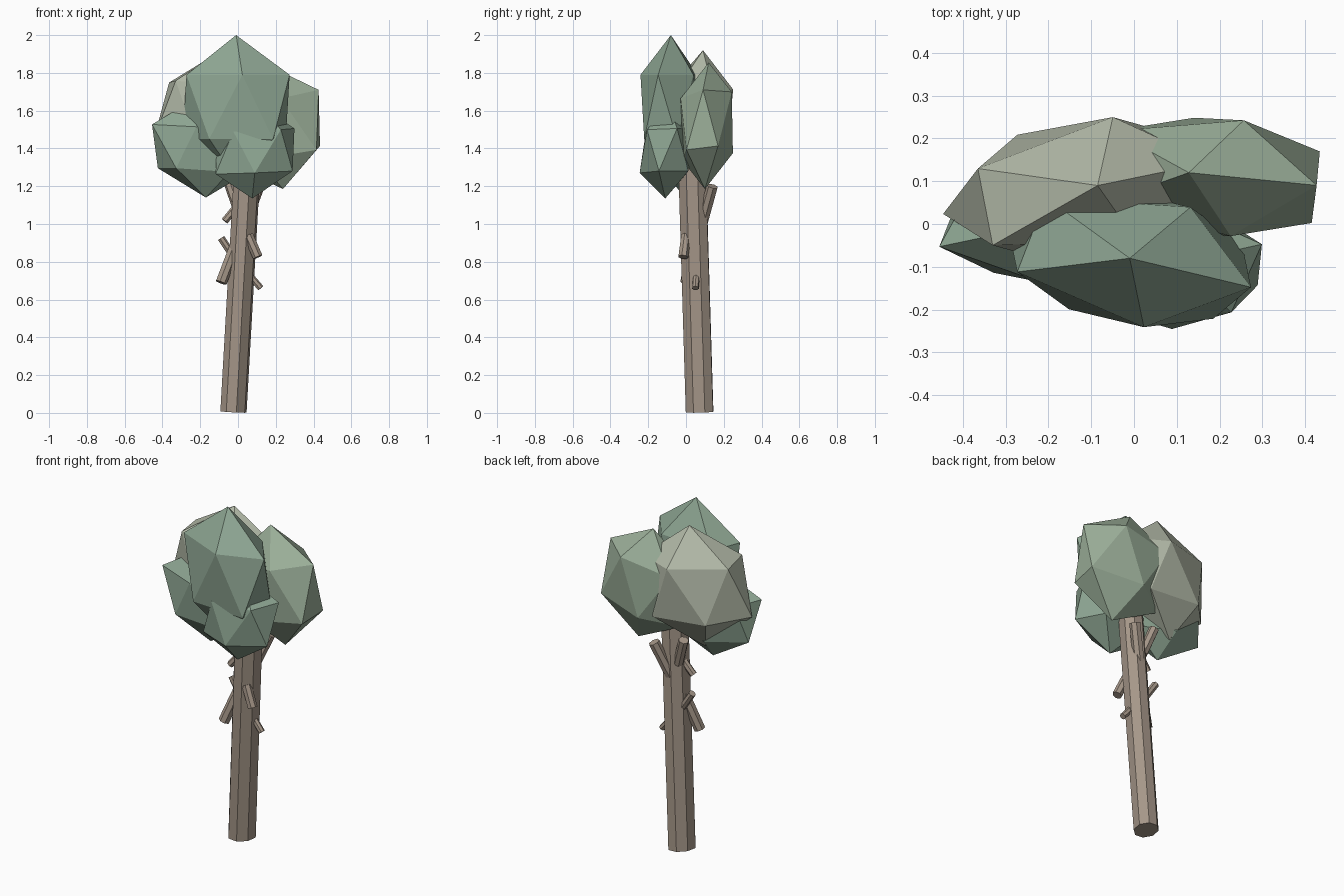
import bpy, bmesh
from mathutils import Matrix, Vector

if "Cube" in bpy.data.objects:
    bpy.data.objects.remove(bpy.data.objects["Cube"])


def material(name, rgb):
    m = bpy.data.materials.new(name)
    m.diffuse_color = (*rgb, 1)
    m.use_nodes = True
    m.node_tree.nodes["Principled BSDF"].inputs["Base Color"].default_value = m.diffuse_color
    return m


BARK = material("bark", (0.38, 0.31, 0.25))
GREEN = material("leaf_green", (0.27, 0.38, 0.29))
LIGHT = material("leaf_light_green", (0.33, 0.43, 0.32))
PALE = material("leaf_pale", (0.46, 0.50, 0.40))


def finish(name, bm, mat):
    bmesh.ops.recalc_face_normals(bm, faces=bm.faces)
    me = bpy.data.meshes.new(name)
    bm.to_mesh(me)
    bm.free()
    me.materials.append(mat)
    ob = bpy.data.objects.new(name, me)
    bpy.context.collection.objects.link(ob)
    return ob


def limb(name, start, end, radius, sides, squash=1.0, taper=1.0):
    """Flat-sided cylinder between two points."""
    a, b = Vector(start), Vector(end)
    d = b - a
    mat = (Matrix.Translation((a + b) / 2)
           @ d.to_track_quat('Z', 'Y').to_matrix().to_4x4()
           @ Matrix.Diagonal((1, squash, 1, 1)))
    bm = bmesh.new()
    bmesh.ops.create_cone(bm, cap_ends=True, segments=sides, radius1=radius,
                          radius2=radius * taper, depth=d.length, matrix=mat)
    return finish(name, bm, BARK)


def leaf_clump(name, centre, u, v, w, mat):
    """Icosahedron stretched along three half-axes."""
    m = Matrix((u, v, w)).transposed().to_4x4()
    m.translation = centre
    bm = bmesh.new()
    bmesh.ops.create_icosphere(bm, subdivisions=1, radius=1.0)
    bm.transform(m)
    return finish(name, bm, mat)


# Leaning trunk
limb("trunk", (-0.024, 0.072, 0.005), (0.058, 0.028, 1.45), 0.081, 8, squash=0.84)

# Cut branch stubs: inner point, outer point, radius
stubs = [
    ((-0.01, 0.04, 0.90), (-0.09, 0.00, 0.69), 0.031),
    ((-0.02, 0.065, 0.82), (-0.09, 0.07, 0.925), 0.020),
    ((0.055, 0.00, 0.94), (0.105, -0.015, 0.825), 0.027),
    ((0.06, 0.055, 0.73), (0.12, 0.05, 0.66), 0.018),
    ((0.00, 0.04, 1.10), (-0.07, 0.03, 1.015), 0.020),
    ((0.035, 0.085, 1.00), (0.11, 0.14, 1.20), 0.031),
    ((0.00, 0.07, 1.08), (-0.055, 0.10, 1.24), 0.028),
]
for i, (a, b, r) in enumerate(stubs, 1):
    limb(f"branch_stub_{i}", a, b, r, 7)

# Leaf clumps of the crown
leaf_clump("crown_front_top", (-0.01, -0.08, 1.62),
           (0.037, -0.180, 0), (0.321, -0.021, 0), (0, 0, 0.38), GREEN)
leaf_clump("crown_back_right", (0.183, 0.11, 1.52),
           (0.30, -0.027, 0.045), (0.018, 0.159, 0.02), (-0.055, 0.01, 0.335), LIGHT)
leaf_clump("crown_back_left", (-0.133, 0.084, 1.575),
           (-0.283, 0.048, 0.022), (-0.165, -0.176, 0.027), (0.048, 0.006, 0.345), PALE)
leaf_clump("crown_left_low", (-0.21, -0.01, 1.395),
           (-0.254, -0.048, 0.02), (0.092, -0.132, 0), (-0.04, 0, 0.255), GREEN)
leaf_clump("crown_front_low", (0.09, -0.10, 1.385),
           (0.226, 0.054, 0.01), (-0.080, 0.148, 0), (0.015, 0.01, 0.25), GREEN)
